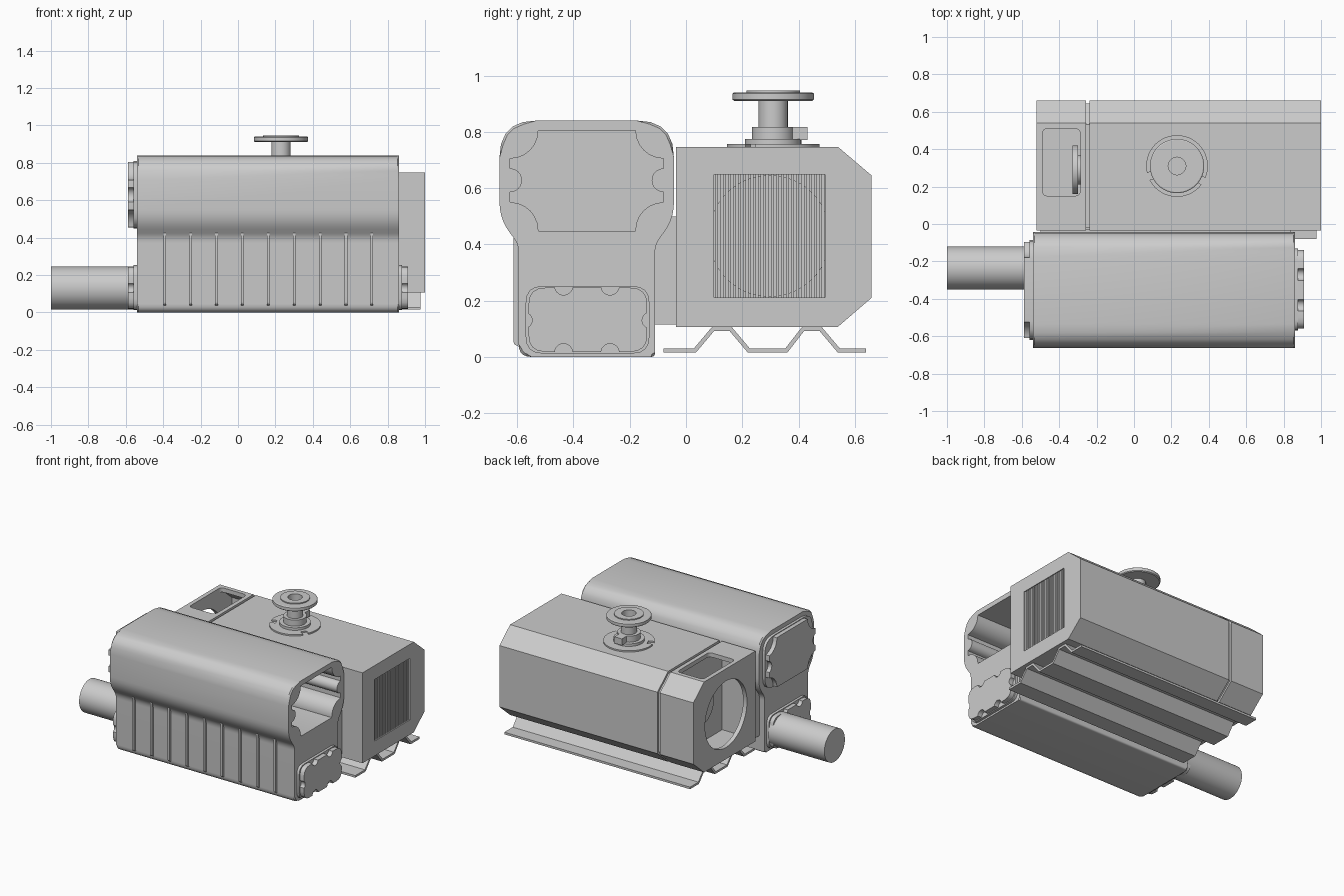
import bpy, bmesh, math
from mathutils import Vector, Matrix

if "Cube" in bpy.data.objects:
    bpy.data.objects.remove(bpy.data.objects["Cube"])


def finish(name, bm, smooth=30):
    bmesh.ops.recalc_face_normals(bm, faces=bm.faces)
    me = bpy.data.meshes.new(name)
    bm.to_mesh(me)
    bm.free()
    ob = bpy.data.objects.new(name, me)
    bpy.context.collection.objects.link(ob)
    activate(ob)
    bpy.ops.object.shade_smooth_by_angle(angle=math.radians(smooth))
    return ob


def activate(ob):
    bpy.ops.object.select_all(action='DESELECT')
    ob.select_set(True)
    bpy.context.view_layer.objects.active = ob


def prism(name, pts, a, b, axis='X', bevel=0):
    """Extrude a (y,z) profile along x, or an (x,y) profile along z."""
    bm = bmesh.new()
    mk = (lambda p, t: (t, p[0], p[1])) if axis == 'X' else (lambda p, t: (p[0], p[1], t))
    rings = [[bm.verts.new(mk(p, t)) for p in pts] for t in (a, b)]
    caps = [bm.faces.new(r) for r in rings]
    n = len(pts)
    for i in range(n):
        j = (i + 1) % n
        bm.faces.new((rings[0][i], rings[0][j], rings[1][j], rings[1][i]))
    if bevel:
        edges = {e for f in caps for e in f.edges}
        bmesh.ops.bevel(bm, geom=list(edges), offset=bevel, segments=1, affect='EDGES')
    return finish(name, bm)


def rounded(corners, n=4):
    """Polygon with curved corners; every corner is (u, v, cut distance)."""
    out = []
    for i, (u, v, d) in enumerate(corners):
        c = Vector((u, v))
        p = c + (Vector(corners[i - 1][:2]) - c).normalized() * d
        q = c + (Vector(corners[(i + 1) % len(corners)][:2]) - c).normalized() * d
        if d == 0:
            out.append(c)
            continue
        for k in range(n + 1):
            t = k / n
            out.append(p * (1 - t) ** 2 + c * 2 * t * (1 - t) + q * t * t)
    return out


def rrect(u0, u1, v0, v1, d, n=4):
    return rounded([(u0, v0, d), (u1, v0, d), (u1, v1, d), (u0, v1, d)], n)


def disc(u, v, r, n=40):
    return [(u + r * math.cos(2 * math.pi * i / n), v + r * math.sin(2 * math.pi * i / n)) for i in range(n)]


def cut(ob, *cutters):
    for c in cutters:
        c.hide_render = True
        activate(ob)
        m = ob.modifiers.new('cut', 'BOOLEAN')
        m.operation, m.solver, m.object = 'DIFFERENCE', 'EXACT', c
        bpy.ops.object.modifier_apply(modifier=m.name)
        bpy.data.objects.remove(c)
    bpy.ops.object.shade_smooth_by_angle(angle=math.radians(30))


def lathe(name, prof, x, y, n=48):
    """Revolve an (r,z) profile round a vertical axis."""
    bm = bmesh.new()
    rings = [[bm.verts.new((x + r * math.cos(2 * math.pi * i / n), y + r * math.sin(2 * math.pi * i / n), z))
              for i in range(n)] for r, z in prof]
    for a, b in zip(rings, rings[1:]):
        for i in range(n):
            j = (i + 1) % n
            bm.faces.new((a[i], a[j], b[j], b[i]))
    bm.faces.new(rings[0])
    bm.faces.new(rings[-1])
    return finish(name, bm)


# scallop patterns (y, z, radius) for upper and lower end covers
upper = [(y, z, 0.1) for y in (-0.625, -0.08) for z in (0.45, 0.805)] + \
        [(y, 0.628, 0.042) for y in (-0.625, -0.08)]
lower = [(y, z, 0.032) for y in (-0.435, -0.27) for z in (0.015, 0.252)] + \
        [(y, 0.13, 0.028) for y in (-0.575, -0.128)]


def scalloped(name, outline, pattern, a, b):
    ob = prism(name, outline, a, b)
    lo, hi = min(a, b) - 0.02, max(a, b) + 0.02
    cut(ob, *[prism('cutter', disc(y, z, r, 24), lo, hi) for y, z, r in pattern])
    return ob


# front casing: rounded hollow drum on a narrower base
casing = prism('front_casing', rounded([
    (-0.595, 0, 0.045), (-0.595, 0.40, 0.03), (-0.663, 0.49, 0.06), (-0.663, 0.84, 0.13),
    (-0.043, 0.84, 0.13), (-0.043, 0.49, 0.06), (-0.11, 0.40, 0.03), (-0.11, 0, 0.015)], 5),
    -0.54, 0.86, bevel=0.008)
opening = rrect(-0.625, -0.08, 0.448, 0.805, 0.10)
cut(casing, scalloped('cutter', opening, upper, -0.50, 0.90))

# front ribs
for i in range(9):
    x = -0.392 + i * 0.1385
    prism(f'rib_{i + 1}', rounded([(-0.58, 0.03, 0), (-0.613, 0.045, 0.01), (-0.613, 0.43, 0), (-0.58, 0.45, 0)]),
          x - 0.007, x + 0.007)

# end covers: base plate plus scalloped face
up_out = rrect(-0.62, -0.085, 0.448, 0.81, 0.10)
lo_out = rrect(-0.57, -0.13, 0.012, 0.252, 0.06)
prism('upper_cover_plate', up_out, -0.558, -0.53)
scalloped('upper_cover_face', rrect(-0.61, -0.095, 0.453, 0.805, 0.10), upper, -0.587, -0.55)
for side, a, b, c in (('left', -0.53, -0.558, -0.587), ('right', 0.85, 0.878, 0.91)):
    prism(f'lower_cover_plate_{side}', lo_out, a, b)
    scalloped(f'lower_cover_face_{side}', rrect(-0.56, -0.138, 0.018, 0.246, 0.06), lower, b - (b - a) * 0.2, c)

# drive pipe
prism('drive_pipe', disc(-0.235, 0.13, 0.115, 48), -1.0, -0.56)

# joining plate between the two units
prism('joining_plate', rrect(-0.13, -0.03, 0.115, 0.50, 0), -0.50, 0.84)


# rear housing in two sections with a groove between
def housing(d=0.0):
    return [(-0.035 + d, 0.107 + d), (0.54 - d * 0.5, 0.107 + d), (0.66 - d, 0.21 + d * 0.5),
            (0.66 - d, 0.645 - d * 0.5), (0.54 - d * 0.5, 0.747 - d), (-0.035 + d, 0.747 - d)]


fan = prism('fan_housing', housing(), -0.52, -0.257)
cut(fan, prism('cutter', housing(0.03), -0.49, -0.28),
    prism('cutter', disc(0.295, 0.425, 0.235, 48), -0.56, -0.45),
    prism('cutter', rrect(-0.49, -0.287, 0.15, 0.51, 0.03), 0.66, 0.80, 'Z'))
prism('groove_neck', housing(0.015), -0.27, -0.22)
motor = prism('motor_housing', housing(), -0.238, 1.0)
cut(motor, prism('cutter', rrect(0.1, 0.495, 0.212, 0.648, 0.0), 0.95, 1.05),
    prism('cutter', disc(0.297, 0.43, 0.215, 48), 0.75, 0.97))

# shaft hub inside the fan housing
hub = prism('shaft_hub', disc(0.29, 0.425, 0.13), -0.33, -0.30)
cut(hub, prism('cutter', disc(0.29, 0.425, 0.05, 24), -0.40, -0.31))
prism('hub_neck', disc(0.29, 0.425, 0.08), -0.305, -0.27)

# vent slats
for i in range(22):
    y = 0.109 + i * 0.0180
    prism(f'vent_slat_{i + 1}', rrect(y - 0.0055, y + 0.0055, 0.205, 0.655, 0), 0.965, 0.993)

# corrugated mounting sheet
path = [(-0.08, 0.015), (0.035, 0.015), (0.10, 0.092), (0.155, 0.092), (0.22, 0.015),
        (0.36, 0.015), (0.42, 0.092), (0.475, 0.092), (0.54, 0.015), (0.64, 0.015)]
top = [(y + dy, z + 0.015) for (y, z), dy in zip(path, (0, -.007, -.007, .007, .007, -.007, -.007, .007, .007, 0))]
prism('mounting_sheet', path + top[::-1], -0.48, 0.975)

# outlet: base ring, collar, pipe and flange
cx, cy = 0.23, 0.31
base = lathe('outlet_base', [(0.165, 0.74), (0.165, 0.757), (0.10, 0.757), (0.10, 0.775), (0.05, 0.775)], cx, cy)
for a in (200, 330):
    c = prism('cutter', rrect(0.125, 0.20, -0.02, 0.02, 0), 0.70, 0.80, 'Z')
    c.matrix_world = Matrix.Translation((cx, cy, 0)) @ Matrix.Rotation(math.radians(a), 4, 'Z')
    cut(base, c)
lathe('outlet_collar', [(0.075, 0.77), (0.075, 0.818), (0.04, 0.818)], cx, cy)
prism('outlet_clamp', rrect(cx - 0.03, cx + 0.03, cy + 0.05, cy + 0.122, 0), 0.772, 0.818, 'Z')
lathe('outlet_flange', [(0.052, 0.80), (0.052, 0.91), (0.139, 0.91), (0.145, 0.915), (0.145, 0.936),
                        (0.139, 0.94), (0.095, 0.94), (0.095, 0.947), (0.047, 0.947), (0.047, 0.82)], cx, cy)
